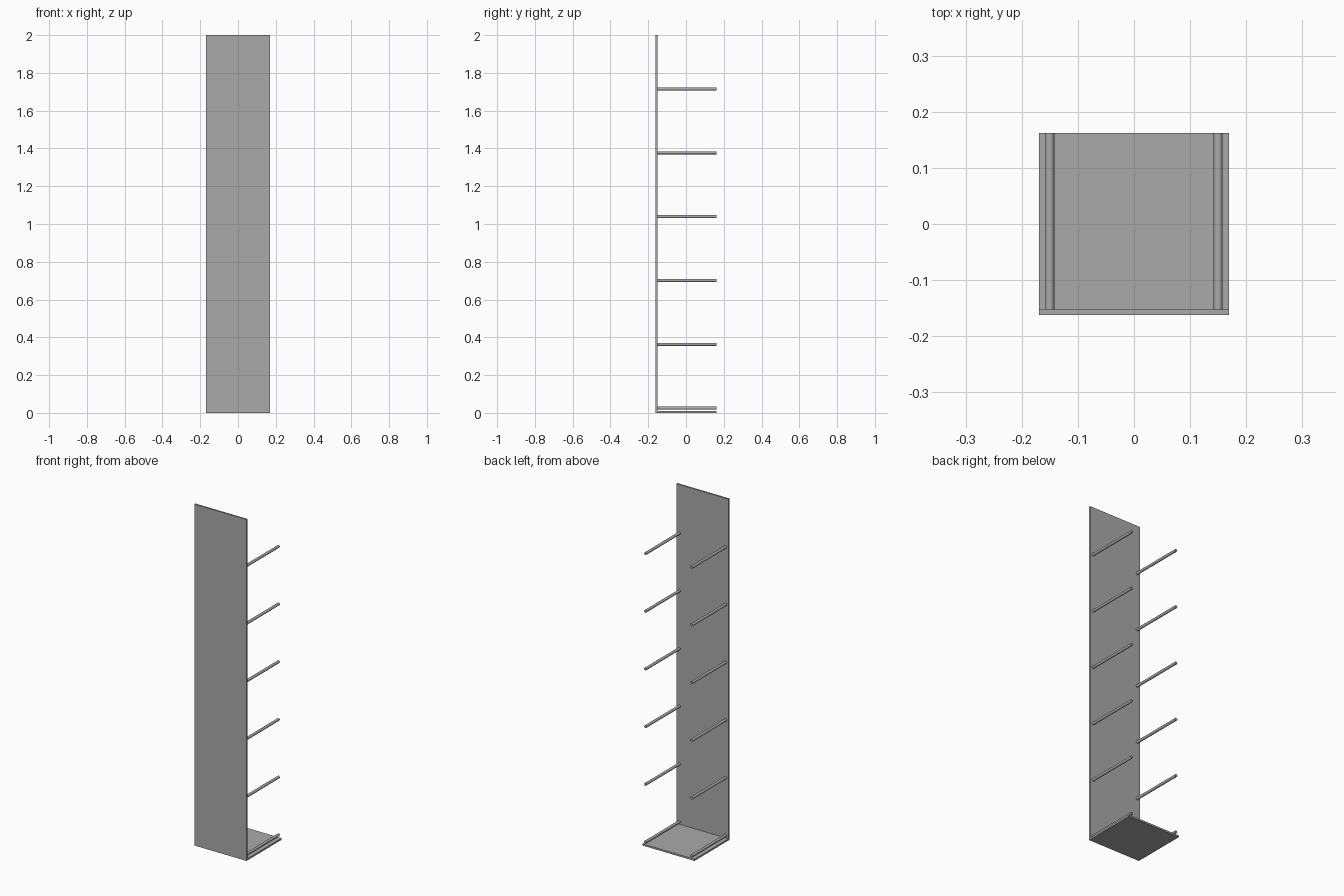
import bpy
import math

cube = bpy.data.objects.get("Cube")
if cube:
    bpy.data.objects.remove(cube, do_unlink=True)

GREY = (0.4, 0.4, 0.4, 1)
grey = bpy.data.materials.new("plain grey")
grey.use_nodes = True
grey.diffuse_color = GREY
grey.node_tree.nodes["Principled BSDF"].inputs["Base Color"].default_value = GREY

HALF_WIDTH, HALF_DEPTH, HEIGHT = 0.169, 0.162, 2.0
THICK = 0.01
INNER = -HALF_DEPTH + THICK          # inner face of the upright panel
ROD_LENGTH = HALF_DEPTH - INNER
ROD_MIDDLE = (HALF_DEPTH + INNER) / 2


def finish(name):
    obj = bpy.context.object
    obj.name = name
    obj.data.materials.append(grey)
    return obj


def box(name, size, centre):
    bpy.ops.mesh.primitive_cube_add(size=1, location=centre)
    obj = finish(name)
    obj.scale = size
    bpy.ops.object.transform_apply(location=False, rotation=False, scale=True)


# Upright panel and base plate
box("upright_panel", (2 * HALF_WIDTH, THICK, HEIGHT),
    (0, -HALF_DEPTH + THICK / 2, HEIGHT / 2))
box("base_plate", (2 * HALF_WIDTH, ROD_LENGTH, THICK),
    (0, ROD_MIDDLE, THICK / 2))

# Pairs of round support rods, evenly spaced up the panel
for level in range(6):
    for side, x in (("left", 0.15), ("right", -0.15)):
        bpy.ops.mesh.primitive_cylinder_add(
            vertices=24, radius=0.008, depth=ROD_LENGTH,
            location=(x, ROD_MIDDLE, 0.025 + 0.338 * level),
            rotation=(math.pi / 2, 0, 0))
        finish(f"{side}_rod_{level + 1}")
        bpy.ops.object.shade_smooth_by_angle(angle=math.radians(40))
